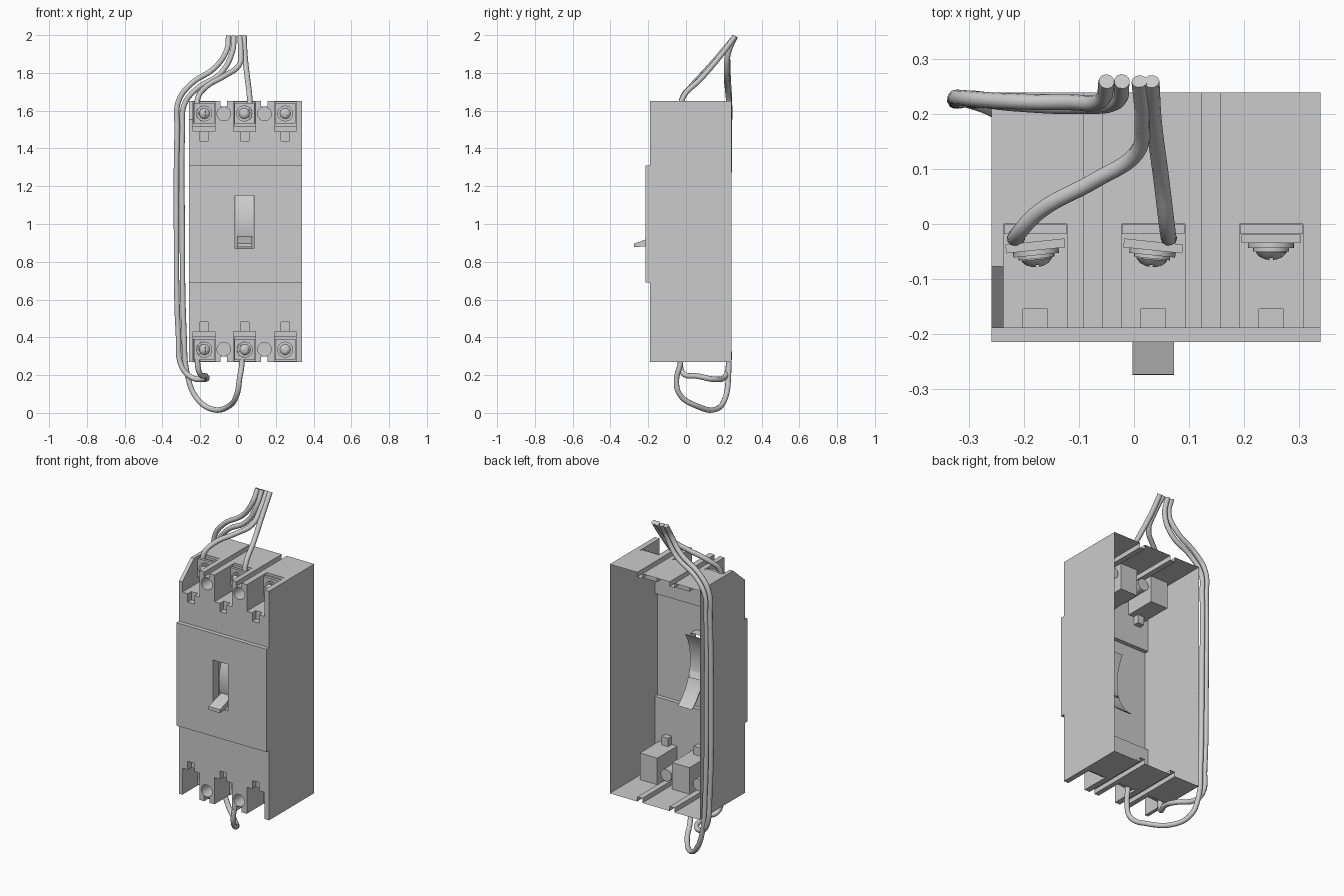
import bpy, bmesh, math
from mathutils import Matrix, Vector

if "Cube" in bpy.data.objects:
    bpy.data.objects.remove(bpy.data.objects["Cube"])

POLES = (-0.18, 0.035, 0.25)
GROOVES = (-0.075, 0.14)
XM = 0.035  # handle centre


def mz(z, s):
    """Mirror a height about the breaker's mid-height."""
    return 0.96 + s * (z - 0.96)


def finish(name, bm):
    bmesh.ops.recalc_face_normals(bm, faces=bm.faces)
    me = bpy.data.meshes.new(name)
    bm.to_mesh(me)
    bm.free()
    ob = bpy.data.objects.new(name, me)
    bpy.context.collection.objects.link(ob)
    return ob


def box(name, x0, x1, y0, y1, z0, z1):
    bm = bmesh.new()
    M = Matrix.Translation(((x0 + x1) / 2, (y0 + y1) / 2, (z0 + z1) / 2)) @ \
        Matrix.Diagonal((abs(x1 - x0), abs(y1 - y0), abs(z1 - z0), 1))
    bmesh.ops.create_cube(bm, size=1, matrix=M)
    return finish(name, bm)


def prism(name, pts, x0, x1):
    """Extrude a closed (y, z) profile along x."""
    bm = bmesh.new()
    f = bm.faces.new([bm.verts.new((x0, y, z)) for y, z in pts])
    r = bmesh.ops.extrude_face_region(bm, geom=[f])
    vs = [v for v in r['geom'] if isinstance(v, bmesh.types.BMVert)]
    bmesh.ops.translate(bm, verts=vs, vec=(x1 - x0, 0, 0))
    return finish(name, bm)


def rod(name, x, y0, y1, z, r, seg=24):
    """Cylinder lying along y."""
    bm = bmesh.new()
    M = Matrix.Translation((x, (y0 + y1) / 2, z)) @ Matrix.Rotation(math.pi / 2, 4, 'X')
    bmesh.ops.create_cone(bm, cap_ends=True, segments=seg, radius1=r, radius2=r,
                          depth=abs(y1 - y0), matrix=M)
    return finish(name, bm)


def smooth(ob):
    bpy.ops.object.select_all(action='DESELECT')
    ob.select_set(True)
    bpy.context.view_layer.objects.active = ob
    bpy.ops.object.shade_smooth_by_angle(angle=math.radians(35))


def carve(ob, cutters):
    """Subtract every cutter, bake the result and remove the cutters."""
    for c in cutters:
        m = ob.modifiers.new('cut', 'BOOLEAN')
        m.operation, m.solver, m.object = 'DIFFERENCE', 'EXACT', c
    bpy.context.view_layer.update()
    dg = bpy.context.evaluated_depsgraph_get()
    me = bpy.data.meshes.new_from_object(ob.evaluated_get(dg))
    ob.modifiers.clear()
    ob.data = me
    for c in cutters:
        bpy.data.objects.remove(c)


# Housing: stepped side profile, then pockets, holes and grooves cut in
body = prism('housing', [(0.24, 0.27), (-0.19, 0.27), (-0.19, 0.69), (-0.215, 0.69),
                         (-0.215, 1.31), (-0.19, 1.31), (-0.19, 1.65), (0.24, 1.65)],
             -0.26, 0.34)
cuts = []
for s in (1, -1):
    for x in POLES:
        cuts.append(box('c', x - 0.058, x + 0.058, -0.3, 0.0, mz(1.49, s), mz(1.75, s)))
        cuts.append(box('c', x - 0.022, x + 0.022, -0.3, -0.155, mz(1.44, s), mz(1.52, s)))
    for x in GROOVES:
        cuts.append(rod('c', x, -0.3, -0.01, mz(1.583, s), 0.036))
        cuts.append(box('c', x - 0.017, x + 0.017, -0.4, 0.4, mz(1.622, s), mz(1.75, s)))
# corner relief on the wire side, and the handle opening
cuts.append(prism('c', [(-0.25, 1.5), (-0.02, 1.7), (-0.25, 1.7)], -0.3, -0.2))
cuts.append(box('c', XM - 0.05, XM + 0.05, -0.3, -0.165, 0.87, 1.15))
carve(body, cuts)

# The housing is a thin shell: open the back and the floor of the handle opening
bm = bmesh.new()
bm.from_mesh(body.data)
kill = []
for f in bm.faces:
    c = f.calc_center_median()
    if c.y > 0.239 and abs(f.normal.y) > 0.9:
        kill.append(f)
    elif abs(c.y + 0.165) < 0.002 and abs(f.normal.y) > 0.9 and 0.87 < c.z < 1.15:
        kill.append(f)
bmesh.ops.delete(bm, geom=kill, context='FACES')
bm.to_mesh(body.data)
bm.free()
smooth(body)

# Curved shutter behind the opening
N = 12
arc = [(0.14 - 0.305 * math.cos(a), 1.0 + 0.305 * math.sin(a))
       for a in [math.radians(-52 + 84 * i / N) for i in range(N + 1)]]
inner = [(y + 0.008, z) for y, z in reversed(arc)]
smooth(prism('handle_shutter', arc + inner, XM - 0.047, XM + 0.047))

# Toggle lever, in the lower position
prism('toggle_lever', [(-0.275, 0.877), (-0.274, 0.897), (-0.215, 0.917), (-0.15, 0.935),
                       (-0.13, 0.90), (-0.215, 0.882)], XM - 0.038, XM + 0.038)


# Screw head: domed lathe profile with a cross recess
def screw_head(name):
    bm = bmesh.new()
    prof = [(0, -0.014), (0.011, -0.0125), (0.021, -0.008), (0.028, 0.0), (0.028, 0.004), (0, 0.004)]
    vs = [bm.verts.new((r, y, 0)) for r, y in prof]
    es = [bm.edges.new(p) for p in zip(vs, vs[1:])]
    bmesh.ops.spin(bm, geom=vs + es, cent=(0, 0, 0), axis=(0, 1, 0),
                   angle=2 * math.pi, steps=24)
    bmesh.ops.remove_doubles(bm, verts=bm.verts, dist=1e-5)
    ob = finish(name, bm)
    carve(ob, [box('c', -0.016, 0.016, -0.05, -0.007, -0.003, 0.003),
               box('c', -0.003, 0.003, -0.05, -0.007, -0.016, 0.016)])
    smooth(ob)
    return ob


# Terminals: fixed plate, then a clamp stack tilted where a wire is trapped
for s, row in ((1, 'top'), (-1, 'bottom')):
    tilts = (6, -6, 0) if s > 0 else (6, 6, 0)
    for i, x in enumerate(POLES):
        tag = f'{row}_{i + 1}'
        z = mz(1.585, s)
        box('terminal_plate_' + tag, x - 0.057, x + 0.057, -0.018, -0.001,
            mz(1.515, s), mz(1.648, s))
        y = -0.040 if tilts[i] else -0.027
        stack = [box('clamp_plate_' + tag, -0.054, 0.054, -0.008, 0.008, -0.054, 0.056),
                 rod('washer_' + tag, 0, -0.017, -0.008, 0, 0.042),
                 rod('spring_washer_' + tag, 0, -0.023, -0.017, 0, 0.033),
                 screw_head('screw_' + tag)]
        stack[3].data.transform(Matrix.Translation((0, -0.025, 0)))
        for ob in stack:
            ob.matrix_world = Matrix.Translation((x, y, z)) @ \
                Matrix.Rotation(math.radians(tilts[i]), 4, 'Z')
        for ob in stack[1:3]:
            smooth(ob)


# Wires: round-bevelled smooth curves
def wire(name, pts, r=0.0145):
    cu = bpy.data.curves.new(name, 'CURVE')
    cu.dimensions = '3D'
    cu.bevel_depth, cu.bevel_resolution = r, 3
    cu.resolution_u, cu.use_fill_caps = 6, True
    sp = cu.splines.new('BEZIER')
    sp.bezier_points.add(len(pts) - 1)
    for b, p in zip(sp.bezier_points, pts):
        b.co = p
        b.handle_left_type = b.handle_right_type = 'AUTO'
    ob = bpy.data.objects.new(name, cu)
    bpy.context.collection.objects.link(ob)


wire('wire_bottom_left', [
    (-0.05, 0.26, 1.993), (-0.06, 0.225, 1.92), (-0.12, 0.222, 1.83), (-0.25, 0.225, 1.74),
    (-0.315, 0.23, 1.65), (-0.322, 0.23, 1.5), (-0.326, 0.225, 1.0), (-0.315, 0.225, 0.4),
    (-0.3, 0.225, 0.25), (-0.25, 0.205, 0.19), (-0.175, 0.15, 0.178), (-0.17, 0.06, 0.195),
    (-0.2, -0.01, 0.205), (-0.213, -0.03, 0.25), (-0.213, -0.026, 0.35)])
wire('wire_bottom_centre', [
    (-0.022, 0.26, 1.993), (-0.03, 0.225, 1.91), (-0.09, 0.215, 1.8), (-0.22, 0.22, 1.715),
    (-0.285, 0.228, 1.63), (-0.294, 0.228, 1.5), (-0.295, 0.225, 1.0), (-0.285, 0.225, 0.4),
    (-0.27, 0.225, 0.21), (-0.22, 0.208, 0.08), (-0.14, 0.16, 0.02), (-0.05, 0.06, 0.035),
    (-0.005, -0.035, 0.1), (0.008, -0.05, 0.18), (0.02, -0.03, 0.26), (0.015, -0.026, 0.35)])
wire('wire_top_left', [
    (0.01, 0.26, 1.993), (0.015, 0.19, 1.91), (0.005, 0.13, 1.84), (-0.07, 0.08, 1.785),
    (-0.17, 0.025, 1.725), (-0.213, -0.02, 1.665), (-0.213, -0.026, 1.57)])
wire('wire_top_centre', [
    (0.032, 0.26, 1.993), (0.036, 0.19, 1.9), (0.05, 0.08, 1.77),
    (0.062, -0.018, 1.665), (0.064, -0.026, 1.57)])
